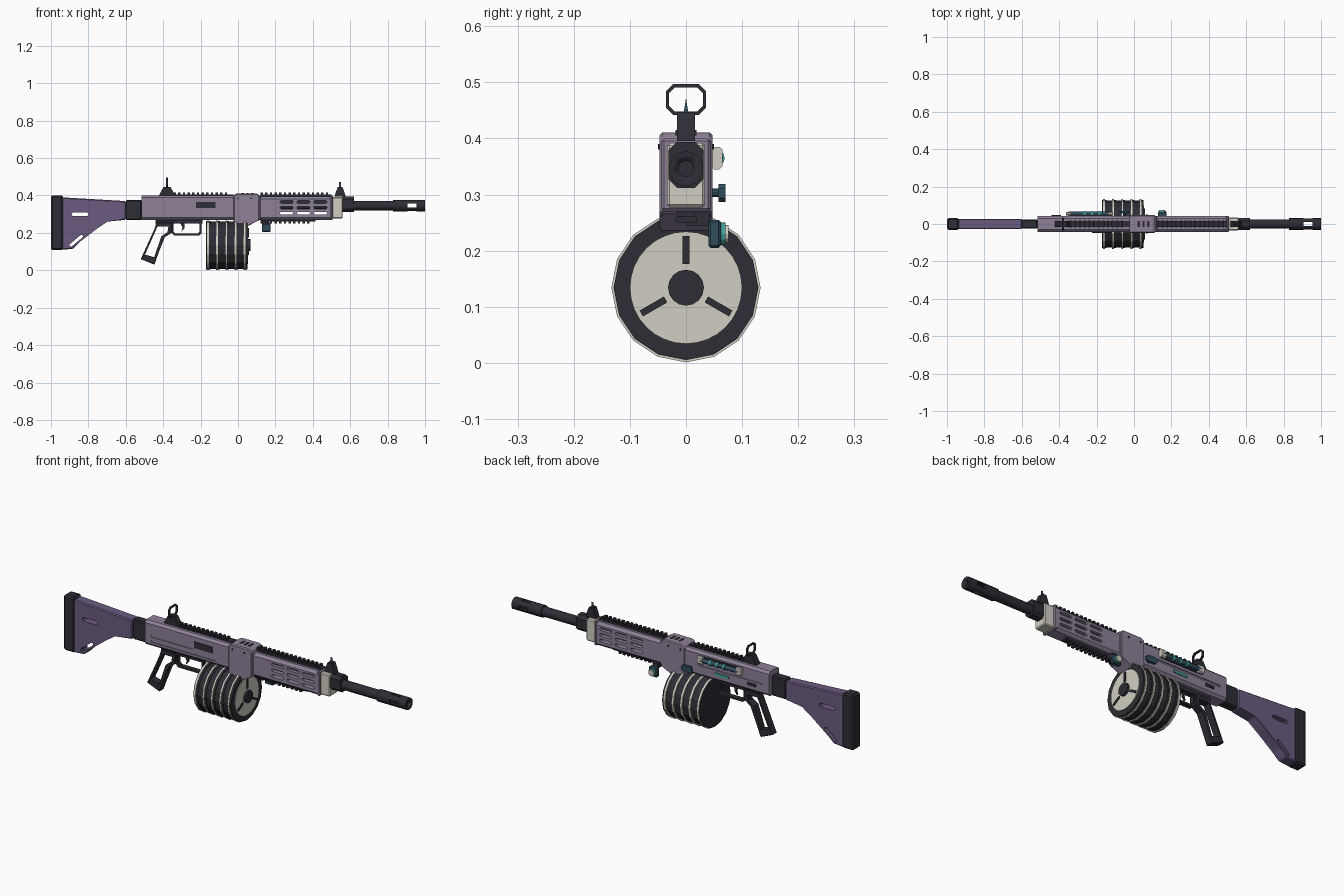
import bpy, bmesh
from math import cos, sin, tau, radians
from mathutils import Matrix, Vector

cube = bpy.data.objects.get("Cube")
if cube:
    bpy.data.objects.remove(cube, do_unlink=True)


def material(name, *rgb):
    m = bpy.data.materials.new(name)
    m.use_nodes = True
    m.diffuse_color = (*rgb, 1)
    m.node_tree.nodes["Principled BSDF"].inputs["Base Color"].default_value = (*rgb, 1)
    return m


MAUVE = material("mauve metal", .27, .22, .31)
PURPLE = material("purple stock", .145, .105, .22)
DARK = material("charcoal", .026, .026, .036)
CREAM = material("cream", .64, .62, .54)
TEAL = material("teal", .06, .36, .32)
SLATE = material("slate blue", .03, .075, .11)

# Shared stations along the length, heights and widths
BUTT, STOCK_END, RECEIVER_BACK, MUZZLE = -1, -.6, -.515, 1
WELL_BACK, WELL_FRONT, GUARD_FRONT, BARREL_START = -.025, .115, .5, .56
LOW, TOP, BORE, DRUM_Z = .27, .4, .346, .134
WIDE, MID, SLIM, THIN = .042, .031, .016, .005


def activate(ob):
    bpy.ops.object.select_all(action="DESELECT")
    ob.select_set(True)
    bpy.context.view_layer.objects.active = ob


def extrude(name, outline, span, mat, axis="x", bevel=0, smooth=False):
    """Extrude an outline over a span: (y, z) along x, (x, z) along y, (x, y) along z."""
    place = {"x": lambda u, v, t: (t, u, v),
             "y": lambda u, v, t: (u, t, v),
             "z": lambda u, v, t: (u, v, t)}[axis]
    bm = bmesh.new()
    low, high = [[bm.verts.new(place(u, v, t)) for u, v in outline] for t in span]
    bm.faces.new(low)
    bm.faces.new(high)
    for i in range(len(outline)):
        bm.faces.new((low[i - 1], low[i], high[i], high[i - 1]))
    if bevel:
        bmesh.ops.bevel(bm, geom=bm.edges[:], offset=bevel, segments=1, affect="EDGES")
    bmesh.ops.recalc_face_normals(bm, faces=bm.faces[:])
    mesh = bpy.data.meshes.new(name)
    bm.to_mesh(mesh)
    bm.free()
    ob = bpy.data.objects.new(name, mesh)
    bpy.context.collection.objects.link(ob)
    mesh.materials.append(mat)
    if smooth:
        activate(ob)
        bpy.ops.object.shade_smooth_by_angle(angle=radians(35))
    return ob


def around(half, centre=0):
    return centre - half, centre + half


def run(start, length):
    return start, start + length


def octagon(u, v, c):
    (a, b), (d, e) = u, v
    return [(a + c, d), (b - c, d), (b, d + c), (b, e - c),
            (b - c, e), (a + c, e), (a, e - c), (a, d + c)]


def ngon(u, v, radius, sides):
    return [(u + radius * cos(tau * i / sides), v + radius * sin(tau * i / sides)) for i in range(sides)]


def box(name, x, y, z, mat, bevel=0):
    outline = [(y[0], z[0]), (y[1], z[0]), (y[1], z[1]), (y[0], z[1])]
    return extrude(name, outline, x, mat, "x", bevel)


def rod(name, x, radius, mat, y=0, z=BORE, sides=20):
    return extrude(name, ngon(y, z, radius, sides), x, mat, smooth=True)


def cut(ob, *cutters):
    for cutter in cutters:
        cutter.hide_render = True
        mod = ob.modifiers.new("cut", "BOOLEAN")
        mod.operation, mod.solver, mod.object = "DIFFERENCE", "EXACT", cutter
        activate(ob)
        bpy.ops.object.modifier_apply(modifier=mod.name)
        bpy.data.objects.remove(cutter, do_unlink=True)


def slot(x, z, mat, y=around(.1)):
    return extrude("slot_cutter", octagon(x, z, (z[1] - z[0]) / 3), y, mat, "y")


def plate(name, side, x, z, mat):
    """Thin plate on one flank of the receiver."""
    return box(name, x, around(THIN, side * WIDE), z, mat)


# Stock with two through slots, butt pad and connector
stock = extrude("stock", [(-.94, .11), (-.88, .115), (-.85, .155), (-.75, .225), (-.7, .265),
                          (STOCK_END, LOW), (STOCK_END, .37), (-.94, .39)],
                around(.028), PURPLE, "y", THIN)
low_slot = slot(around(.045), around(.008), PURPLE)
low_slot.data.transform(Matrix.Translation((-.865, 0, .158)) @ Matrix.Rotation(radians(-40), 4, "Y"))
cut(stock, slot(run(-.89, .09), around(.01, .3), PURPLE), low_slot)
box("butt_pad", run(BUTT, .065), around(MID), (.108, TOP), DARK, .008)
box("stock_connector", (STOCK_END, RECEIVER_BACK), around(.023), (LOW, .375), DARK, THIN)

# Receiver with shallow grooves on both flanks
receiver = extrude("receiver", octagon(around(WIDE), (LOW, TOP), .012), (RECEIVER_BACK, WELL_BACK), MAUVE)
for height, front, flank in ((.325, -.235, -WIDE), (.298, -.1, -WIDE), (.331, -.1, WIDE)):
    cut(receiver, slot((-.48, front), around(THIN, height), MAUVE, around(THIN, flank)))
plate("ejection_port", -1, run(-.225, .105), around(SLIM, .348), DARK)
box("receiver_underplate", (-.44, -.19), around(SLIM), (.25, LOW), DARK)

# Magazine well with its pins and top slots
extrude("magazine_well", [(WELL_BACK, .234), (.05, .234), (.095, .265), (WELL_FRONT, .265),
                          (WELL_FRONT, TOP), (.1, .411), (-.01, .411), (WELL_BACK, TOP)],
        around(WIDE + THIN), MAUVE, "y", THIN)
for side in (-1, 1):
    for x in (0, .07):
        extrude("well_pin", ngon(x, .385, THIN, 8), around(THIN, side * (WIDE + .003)), DARK, "y")
for i in range(3):
    box("well_top_slot", run(.02 + i / 40, .012), around(SLIM), around(.002, .411), DARK)

# Handguard with three rows of vents
guard = extrude("handguard", octagon(around(WIDE), (LOW, TOP - THIN), .013), (WELL_FRONT, GUARD_FRONT), MAUVE)
for column in range(3):
    for row in range(3):
        cut(guard, slot(run(.225 + .09 * column, .07), around(.007, .305 + .03 * row), MAUVE))
for x in (WELL_FRONT, GUARD_FRONT):
    box("handguard_band", around(.008, x), around(WIDE + .002), (LOW, TOP), MAUVE, THIN)
box("handguard_end_block", (GUARD_FRONT, BARREL_START), around(.034), (.277, .392), CREAM, THIN)

# Barrel, gas block and slotted muzzle
rod("inner_barrel", (WELL_FRONT, GUARD_FRONT), .027, DARK)
rod("barrel", (GUARD_FRONT, .84), .025, DARK)
extrude("gas_block", octagon(around(MID), (.312, .394), .015), run(BARREL_START, .06), DARK)
muzzle = rod("muzzle_brake", (.828, MUZZLE), MID, DARK)
vent = run(.905, .05)
cut(muzzle, rod("bore_cutter", (.87, MUZZLE + 1), .014, DARK),
    box("side_cutter", vent, around(1), around(.01, BORE), DARK),
    box("top_cutter", vent, around(.01), around(1, BORE), DARK))


# Sights on tapered bases
def sight_base(name, x, width, height):
    foot, neck = width / 2, width / 5
    shoulder = TOP + height / 2
    extrude(name, [(x - foot, TOP - THIN), (x + foot, TOP - THIN), (x + foot * .7, shoulder),
                   (x + neck, TOP + height), (x - neck, TOP + height), (x - foot * .7, shoulder)],
            around(SLIM), DARK, "y")


FRONT_SIGHT, REAR_SIGHT = .546, -.38
sight_base("front_sight_base", FRONT_SIGHT, .06, .046)
sight_base("rear_sight_base", REAR_SIGHT, .09, .046)
extrude("front_sight_post", [(-THIN, .44), (THIN, .44), (0, .472)], around(THIN, FRONT_SIGHT), SLATE)
ring = extrude("rear_sight_ring", octagon(around(.036), (.442, .497), .013), around(THIN, REAR_SIGHT), DARK)
cut(ring, extrude("ring_cutter", octagon(around(.03), (.448, .491), .01), around(.1, REAR_SIGHT), DARK))


# Toothed rails
def rail(name, x, z, tooth_side):
    box(name, x, around(SLIM), around(THIN, z), DARK)
    pitch = .025
    for i in range(int((x[1] - x[0]) / pitch)):
        box(name + "_tooth", run(x[0] + pitch * i, pitch / 2), around(SLIM + .003),
            around(THIN, z + 2 * THIN * tooth_side), DARK)


rail("rear_top_rail", (-.345, WELL_BACK), TOP, 1)
rail("front_top_rail", (WELL_FRONT + THIN, GUARD_FRONT), TOP, 1)
rail("lower_rail", (WELL_FRONT + THIN, .415), LOW - THIN, -1)

# Open-frame grip
grip = extrude("grip", [(-.436, .257), (-.35, .257), (-.355, .2), (-.393, .18),
                        (-.447, .03), (-.52, .06), (-.447, .22)], around(.019), DARK, "y", .003)
cut(grip, extrude("grip_cutter", [(-.43, .235), (-.372, .235), (-.377, .204), (-.41, .182),
                                  (-.448, .07), (-.497, .084)], around(.1), DARK, "y"))

# Trigger and its guard
hoop = extrude("trigger_guard", octagon((-.355, -.195), (.185, LOW + SLIM), .014), around(.012), DARK, "y")
cut(hoop, extrude("hoop_cutter", octagon((-.344, -.206), (.196, .256), .01), around(.1), DARK, "y"))
extrude("trigger", [(-.31, .255), (-.285, .255), (-.287, .225), (-.302, .207), (-.297, .23)],
        around(THIN), DARK, "y")

# Drum magazine: core, five ribs and bands, face with hub and three bars
DRUM_BACK, DRUM_FRONT, DRUM_RADIUS = -.166, .05, .133


def drum_disc(name, x, radius, mat, sides=16):
    extrude(name, ngon(0, DRUM_Z, radius, sides), x, mat)


drum_disc("drum_core", (DRUM_BACK, DRUM_FRONT - THIN), DRUM_RADIUS - .007, DARK)
rib_pitch = (DRUM_FRONT - DRUM_BACK - .02) / 4
for i in range(5):
    x = DRUM_BACK + rib_pitch * i
    drum_disc("drum_rib", run(x, .01), DRUM_RADIUS, CREAM)
    drum_disc("drum_band", run(x + .01, .01), DRUM_RADIUS - .004, DARK)
drum_disc("drum_back_cap", run(DRUM_BACK - THIN, THIN), DRUM_RADIUS - .004, DARK)
drum_disc("drum_face", run(DRUM_FRONT, .004), .1, CREAM, 32)
drum_disc("drum_hub", run(DRUM_FRONT, SLIM), .032, DARK)
for i in range(3):
    bar = box("drum_face_bar", run(DRUM_FRONT, .008), around(.006), (.042, .092), DARK)
    bar.data.transform(Matrix.Translation(Vector((0, 0, DRUM_Z))) @ Matrix.Rotation(tau * i / 3, 4, "X"))

# Side canister with bands and end caps, light and vent on the left flank
canister_y, canister_z, canister_x = .055, .365, (-.35, -.125)
rod("side_canister", canister_x, .011, SLATE, canister_y, canister_z, 12)
for i in range(3):
    rod("canister_band", run(-.27 + i / 25, .012), .014, TEAL, canister_y, canister_z, 12)
for x in canister_x:
    extrude("canister_cap", octagon(around(.01, canister_y), around(.02, canister_z), THIN),
            around(.014, x), CREAM)
plate("canister_mount", 1, canister_x, around(SLIM, canister_z), DARK)
plate("side_light", 1, run(-.28, .08), around(.007, .308), TEAL)
plate("side_vent", 1, run(-.44, .05), around(.007, .308), DARK)

# Charging knob
extrude("charging_stem", ngon(-.05, .303, .008, 10), run(WIDE, .02), SLATE, "y")
extrude("charging_knob", octagon(around(.03, -.05), around(SLIM, .303), .007), (.058, .07), SLATE, "y")

# Small device under the handguard
device_x, device_z = .151, .23
box("device_bracket", around(SLIM, device_x), (0, WIDE), (.245, LOW), DARK)
box("device_body", around(.024, device_x), (.04, .062), around(.025, device_z), SLATE, .004)
extrude("device_ring", ngon(device_x, device_z, .02, 12), run(.06, .01), TEAL, "y")
extrude("device_lens", ngon(device_x, device_z, SLIM, 12), run(.06, SLIM), CREAM, "y")
